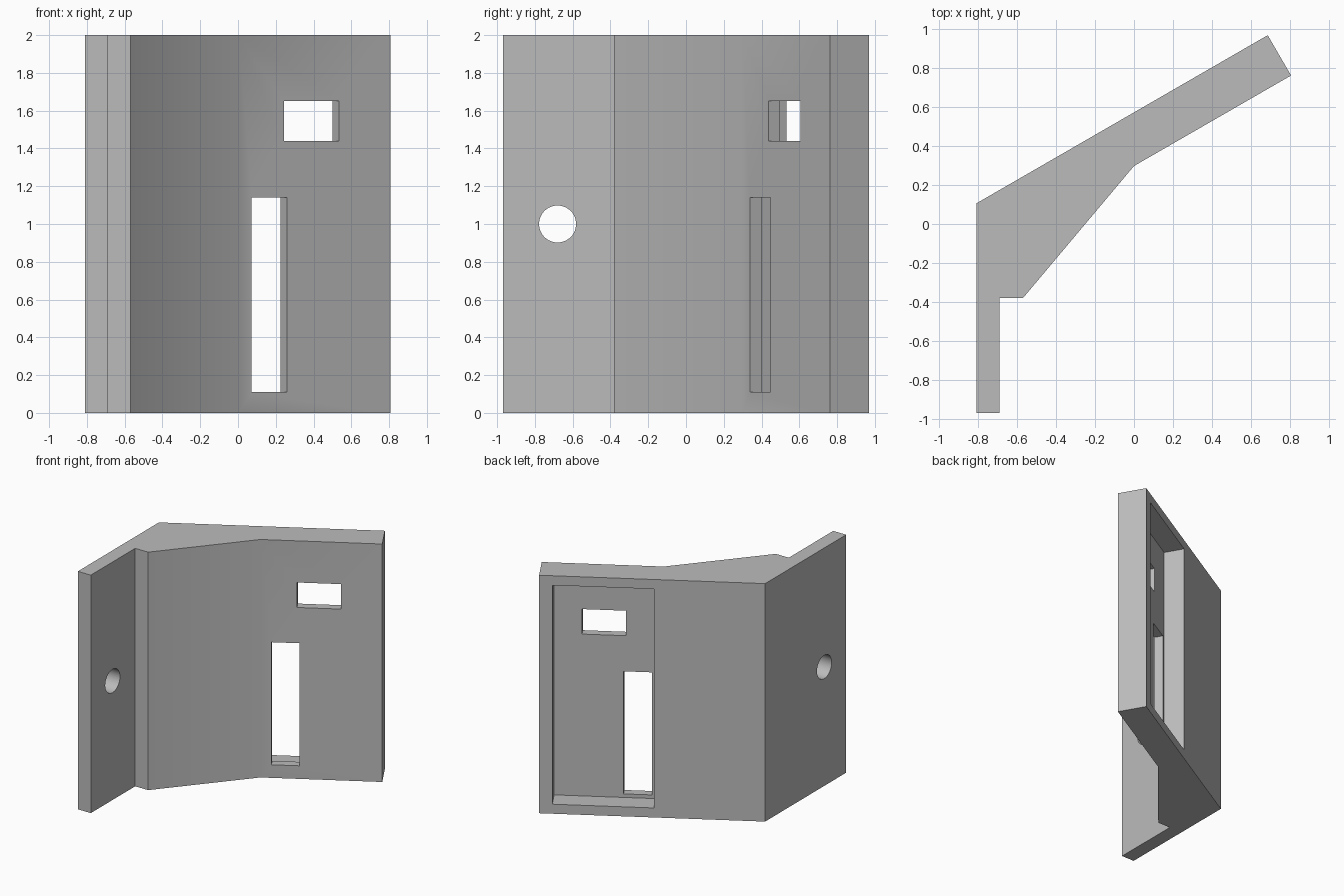
import bpy, bmesh
from math import radians, cos, sin, pi
from mathutils import Matrix, Vector

if "Cube" in bpy.data.objects:
    bpy.data.objects.remove(bpy.data.objects["Cube"])

grey = bpy.data.materials.new("plain grey")
grey.use_nodes = True
grey.diffuse_color = (0.5, 0.5, 0.5, 1)
grey.node_tree.nodes["Principled BSDF"].inputs["Base Color"].default_value = (0.5, 0.5, 0.5, 1)


def add_object(name, bm):
    bmesh.ops.recalc_face_normals(bm, faces=bm.faces)
    mesh = bpy.data.meshes.new(name)
    bm.to_mesh(mesh)
    bm.free()
    mesh.materials.append(grey)
    obj = bpy.data.objects.new(name, mesh)
    bpy.context.collection.objects.link(obj)
    return obj


# Angled bracket: plan outline raised to full height
outline = [(-0.81, -0.97), (-0.69, -0.97), (-0.69, -0.38), (-0.57, -0.38),
           (0, 0.298), (0.807, 0.763), (0.687, 0.97), (-0.81, 0.106)]
bm = bmesh.new()
base = bm.faces.new([bm.verts.new((x, y, 0)) for x, y in outline])
raised = bmesh.ops.extrude_face_region(bm, geom=[base])["geom"]
bmesh.ops.translate(bm, vec=(0, 0, 2), verts=[v for v in raised if isinstance(v, bmesh.types.BMVert)])
bracket = add_object("angled_bracket", bm)

# Cutters in the frame of the slanted arm: u along it, n out of its back face
arm = Matrix.Translation((0, 0.298, 0)) @ Matrix.Rotation(radians(30), 4, "Z")


def box_cutter(name, u, n, z):
    bm = bmesh.new()
    bmesh.ops.create_cube(bm, size=1)
    spans = (u, n, z)
    size = [b - a for a, b in spans]
    centre = Vector([(a + b) / 2 for a, b in spans])
    bm.transform(arm @ Matrix.Translation(centre) @ Matrix.Diagonal((*size, 1)))
    return add_object(name, bm)


bm = bmesh.new()
bmesh.ops.create_cone(bm, cap_ends=True, segments=48, radius1=0.098, radius2=0.098, depth=0.4,
                      matrix=Matrix.Translation((-0.75, -0.68, 1)) @ Matrix.Rotation(pi / 2, 4, "Y"))
cutters = [
    box_cutter("back_recess", (0.053, 0.83), (0.07, 0.4), (0.08, 1.92)),
    box_cutter("upper_window", (0.28, 0.617), (-0.1, 0.2), (1.44, 1.65)),
    box_cutter("lower_slot", (0.084, 0.3), (-0.1, 0.2), (0.11, 1.14)),
    add_object("bolt_hole", bm),
]

# Cut every opening, then remove the cutters
for cutter in cutters:
    mod = bracket.modifiers.new(cutter.name, "BOOLEAN")
    mod.operation = "DIFFERENCE"
    mod.solver = "EXACT"
    mod.object = cutter
bpy.ops.object.select_all(action="DESELECT")
bracket.select_set(True)
bpy.context.view_layer.objects.active = bracket
for cutter in cutters:
    bpy.ops.object.modifier_apply(modifier=cutter.name)
    bpy.data.objects.remove(cutter)
bpy.ops.object.shade_smooth_by_angle(angle=radians(30))
